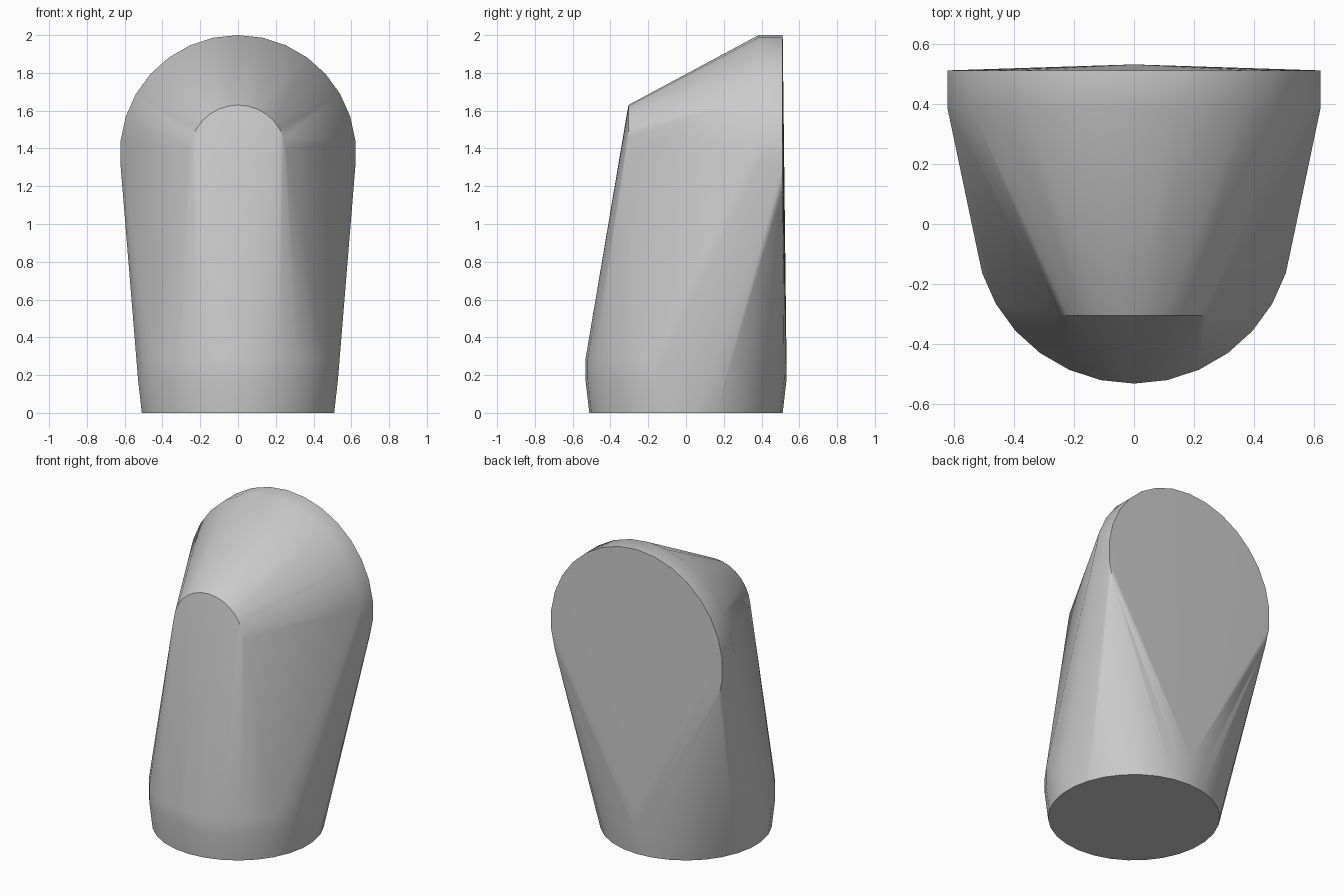
import bpy
import bmesh
from math import sin, cos, pi, radians

default = bpy.data.objects.get("Cube")
if default:
    bpy.data.objects.remove(default, do_unlink=True)

SIDES = 30

grey = bpy.data.materials.new("plain_grey")
grey.use_nodes = True
colour = (0.6, 0.6, 0.6, 1)
grey.diffuse_color = colour
grey.node_tree.nodes["Principled BSDF"].inputs["Base Color"].default_value = colour

bm = bmesh.new()


def level_ring(radius, z):
    for i in range(SIDES):
        a = 2 * pi * i / SIDES
        bm.verts.new((radius * sin(a), -radius * cos(a), z))


def upright_ring(radius, y, z):
    for i in range(SIDES):
        a = 2 * pi * i / SIDES
        bm.verts.new((radius * sin(a), y, z + radius * cos(a)))


# Round foot, slightly bulged
for radius, z in ((0.512, 0), (0.532, 0.175), (0.532, 0.285)):
    level_ring(radius, z)

# Tapered round head lying along the depth axis
for radius, y in ((0.255, -0.305), (0.625, 0.385), (0.625, 0.512)):
    upright_ring(radius, y, 1.375)

# Taut skin wrapped around foot and head
hull = bmesh.ops.convex_hull(bm, input=bm.verts[:], use_existing_faces=False)
spare = {v for v in hull["geom_interior"] + hull["geom_unused"]
         if isinstance(v, bmesh.types.BMVert)}
bmesh.ops.delete(bm, geom=list(spare), context='VERTS')
bmesh.ops.dissolve_limit(bm, angle_limit=radians(0.2), verts=bm.verts[:], edges=bm.edges[:])
bmesh.ops.recalc_face_normals(bm, faces=bm.faces[:])

mesh = bpy.data.meshes.new("tapered_body")
bm.to_mesh(mesh)
bm.free()
mesh.materials.append(grey)
body = bpy.data.objects.new("tapered_body", mesh)
bpy.context.collection.objects.link(body)

# Smooth sides with crisp rims
bpy.ops.object.select_all(action='DESELECT')
body.select_set(True)
bpy.context.view_layer.objects.active = body
bpy.ops.object.shade_smooth_by_angle(angle=radians(30))
